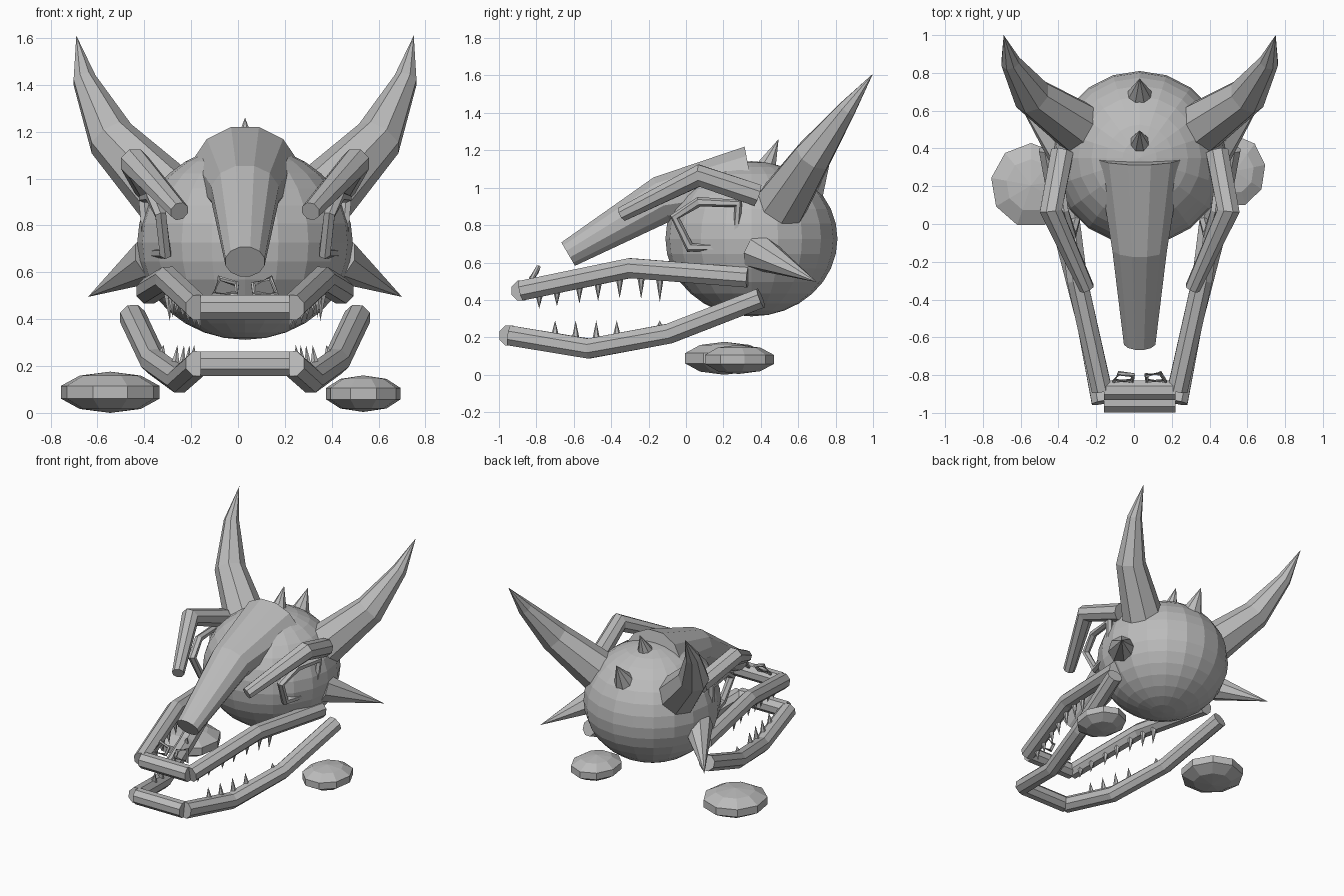
import bpy, bmesh, math
from mathutils import Vector, Matrix

if "Cube" in bpy.data.objects:
    bpy.data.objects.remove(bpy.data.objects["Cube"])

CX = 0.03  # symmetry plane of the skull

bone = bpy.data.materials.new("bone_grey")
bone.diffuse_color = (0.5, 0.5, 0.5, 1)
bone.use_nodes = True
bone.node_tree.nodes["Principled BSDF"].inputs["Base Color"].default_value = bone.diffuse_color


def finish(bm, name):
    bmesh.ops.recalc_face_normals(bm, faces=bm.faces)
    me = bpy.data.meshes.new(name)
    bm.to_mesh(me)
    bm.free()
    me.materials.append(bone)
    ob = bpy.data.objects.new(name, me)
    bpy.context.collection.objects.link(ob)
    return ob


def add_tube(bm, pts, radii, sides=8, closed=False, wide=1.0):
    """Faceted tube along a path; radius 0 at the end gives a point."""
    pts = [Vector(p) for p in pts]
    n = len(pts)
    rings = []
    for i, p in enumerate(pts):
        a = pts[i - 1] if (i or closed) else p
        b = pts[(i + 1) % n] if (i < n - 1 or closed) else p
        t = ((b - p).normalized() + (p - a).normalized()).normalized()
        ref = Vector((1, 0, 0)) if abs(t.x) < 0.85 else Vector((0, 0, 1))
        u = (ref - t * ref.dot(t)).normalized()
        v = t.cross(u)
        if radii[i] == 0:
            rings.append([bm.verts.new(p)])
            continue
        ring = []
        for k in range(sides):
            ang = 2 * math.pi * (k + 0.5) / sides
            ring.append(bm.verts.new(p + radii[i] * (u * math.cos(ang) * wide + v * math.sin(ang))))
        rings.append(ring)
    for i in range(n if closed else n - 1):
        r, q = rings[i], rings[(i + 1) % n]
        for k in range(sides):
            m = (k + 1) % sides
            if len(q) == 1:
                bm.faces.new((r[k], r[m], q[0]))
            else:
                bm.faces.new((r[k], r[m], q[m], q[k]))
    if not closed:
        for r in (rings[0], rings[-1]):
            if len(r) > 1:
                bm.faces.new(r)


def tube(name, pts, radii, **kw):
    bm = bmesh.new()
    add_tube(bm, pts, radii, **kw)
    return finish(bm, name)


def pair(name, pts, radii, **kw):
    """Build a left and right copy from distances to the symmetry plane."""
    for side, s in (("left", -1), ("right", 1)):
        tube(f"{name}_{side}", [(CX + s * x, y, z) for x, y, z in pts], radii, **kw)


def ellipsoid(name, center, size, seg, rings):
    bm = bmesh.new()
    bmesh.ops.create_uvsphere(bm, u_segments=seg, v_segments=rings, radius=1,
                              matrix=Matrix.Translation(center) @ Matrix.Diagonal((*size, 1)))
    return finish(bm, name)


def along(path, y):
    """Point on a path at depth y."""
    for a, b in zip(path, path[1:]):
        if a[1] <= y <= b[1]:
            return Vector(a).lerp(Vector(b), (y - a[1]) / (b[1] - a[1]))


# Skull and snout
ellipsoid("skull", (CX, 0.35, 0.727), (0.46, 0.46, 0.415), 20, 16)
tube("snout", [(CX, -0.63, 0.645), (CX, -0.13, 0.937), (CX, 0.35, 1.03)],
     [0.075, 0.13, 0.2], sides=12, wide=1.15)

# Jaws: side rails and a front bar
upper = [(0.2, -0.88, 0.45), (0.33, -0.30, 0.57), (0.41, 0.33, 0.52)]
lower = [(0.2, -0.945, 0.21), (0.28, -0.52, 0.14), (0.39, -0.09, 0.22), (0.48, 0.40, 0.41)]
for name, path in (("upper_jaw", upper), ("lower_jaw", lower)):
    pair(name, path, [0.058] * len(path))
    _, y, z = path[0]
    tube(name + "_front", [(CX - 0.19, y, z), (CX + 0.19, y, z)], [0.057] * 2)

# Teeth
for name, path, ys, d in (
        ("upper_teeth", upper, (-0.785, -0.69, -0.57, -0.47, -0.355, -0.24, -0.14), -1),
        ("lower_teeth", lower, (-0.70, -0.59, -0.48, -0.37, -0.14), 1)):
    for side, s in (("left", -1), ("right", 1)):
        bm = bmesh.new()
        for y in ys:
            p = along(path, y)
            tip = 0.29 if d > 0 else p.z - 0.115 - 0.08 * (y + 0.8)
            x = CX + s * (p.x - 0.02)
            add_tube(bm, [(x, y, p.z + d * 0.035), (x - s * 0.01, y, tip)], [0.022, 0], sides=6)
        finish(bm, f"{name}_{side}")

# Horns, brows and cheek spikes
pair("horn", [(0.32, 0.51, 0.91), (0.57, 0.68, 1.17), (0.685, 0.86, 1.42), (0.72, 1.0, 1.61)],
     [0.145, 0.105, 0.052, 0])
pair("brow", [(0.41, 0.38, 0.96), (0.47, 0.07, 1.065), (0.28, -0.34, 0.86)],
     [0.064, 0.064, 0.042])
pair("cheek_spike", [(0.39, 0.38, 0.66), (0.67, 0.70, 0.495)], [0.105, 0])

# Crest spikes
tube("crest_spike_front", [(CX, 0.42, 1.09), (CX, 0.495, 1.26)], [0.065, 0])
tube("crest_spike_rear", [(CX, 0.67, 0.98), (CX, 0.77, 1.14)], [0.075, 0])

# Eye frames and nostril rims
pair("eye_frame", [(0.36, -0.06, 0.845), (0.34, 0.02, 0.68), (0.41, 0.265, 0.685),
                   (0.43, 0.28, 0.915), (0.40, 0.07, 0.925)], [0.027] * 5, sides=6, closed=True)
pair("nostril_rim", [(0.135, -0.83, 0.505), (0.11, -0.79, 0.575), (0.035, -0.80, 0.55),
                     (0.04, -0.83, 0.51)], [0.013] * 4, sides=6, closed=True)

# Loose floating hands
ellipsoid("hand_left", (-0.545, 0.205, 0.088), (0.225, 0.235, 0.088), 9, 5)
ellipsoid("hand_right", (0.535, 0.28, 0.082), (0.17, 0.2, 0.078), 9, 5)
